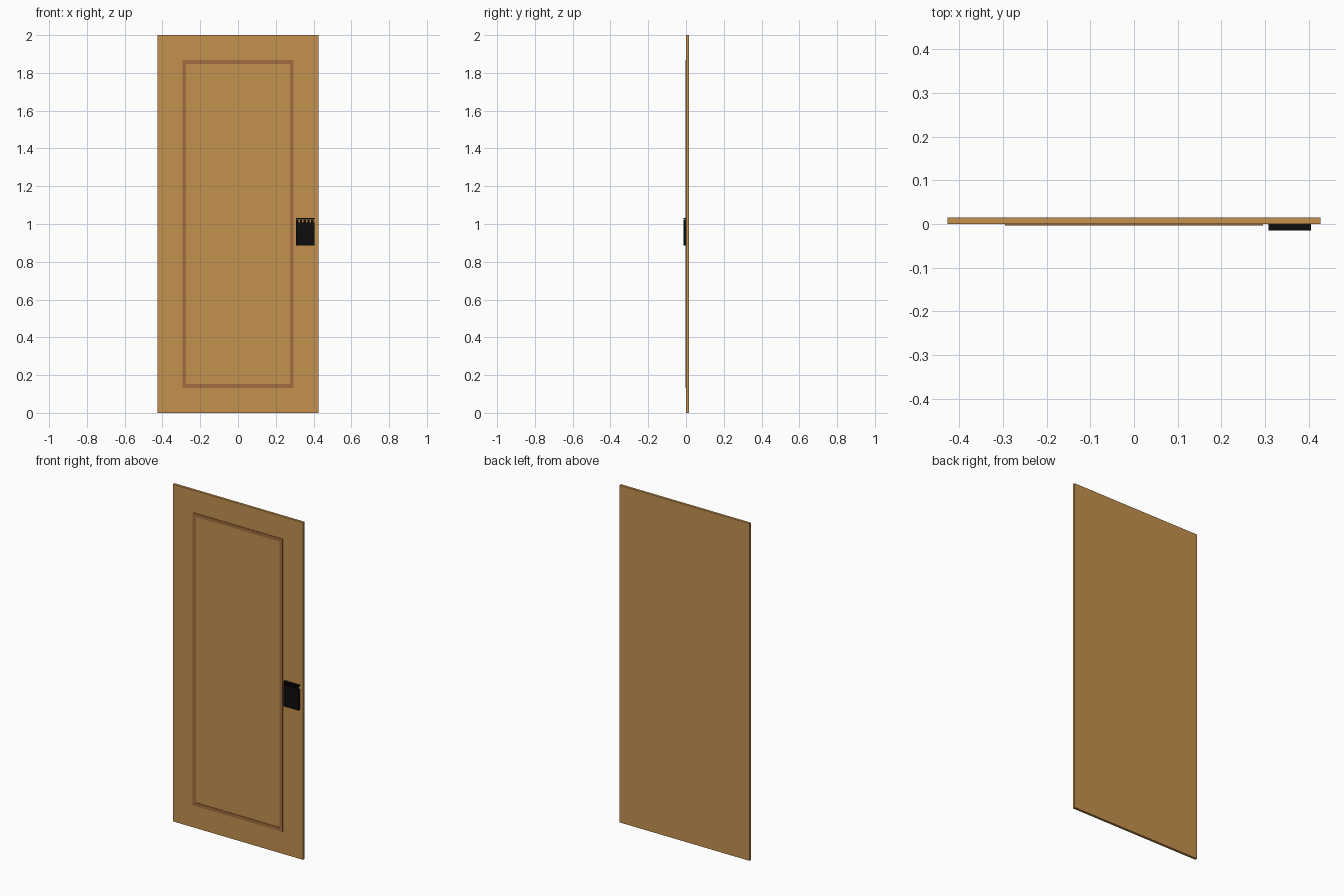
import bpy, bmesh

if "Cube" in bpy.data.objects:
    bpy.data.objects.remove(bpy.data.objects["Cube"])


def material(name, rgb):
    m = bpy.data.materials.new(name)
    m.diffuse_color = (*rgb, 1)
    m.use_nodes = True
    m.node_tree.nodes["Principled BSDF"].inputs["Base Color"].default_value = m.diffuse_color
    return m


wood = material("oak_wood", (0.55, 0.285, 0.077))
brown = material("brown_trim", (0.36, 0.15, 0.05))
black = material("black_metal", (0.004, 0.004, 0.004))


def build(name, boxes, mat):
    """One object made of boxes given as (x0, x1, y0, y1, z0, z1)."""
    bm = bmesh.new()
    for x0, x1, y0, y1, z0, z1 in boxes:
        new = bmesh.ops.create_cube(bm, size=1)["verts"]
        bmesh.ops.scale(bm, vec=(x1 - x0, y1 - y0, z1 - z0), verts=new)
        bmesh.ops.translate(bm, verts=new,
                            vec=((x0 + x1) / 2, (y0 + y1) / 2, (z0 + z1) / 2))
    me = bpy.data.meshes.new(name)
    bm.to_mesh(me)
    bm.free()
    me.materials.append(mat)
    ob = bpy.data.objects.new(name, me)
    bpy.context.collection.objects.link(ob)
    return ob


# Door slab
build("door_panel", [(-0.427, 0.427, 0, 0.015, 0, 2)], wood)

# Thin rectangular moulding on the front
X, Z0, Z1, W, Y = 0.295, 0.132, 1.868, 0.02, -0.003
build("trim_sides", [(-X, -X + W, Y, 0, Z0, Z1), (X - W, X, Y, 0, Z0, Z1)], brown)
build("trim_rails", [(-X + W, X - W, Y, 0, z, z + W) for z in (Z0, Z1 - W)], brown)

# Lock plate with a slotted upper edge
L, R, F = 0.308, 0.406, -0.0145
build("lock_plate", [(L, R, F, 0, 0.885, 1.008)], black)
step = (R - L) / 5
build("lock_teeth", [(L + i * step, L + i * step + 0.012, F, 0, 1.008, 1.022)
                     for i in range(5)], black)
build("lock_top_bar", [(L, R, F, 0, 1.025, 1.033)], black)
